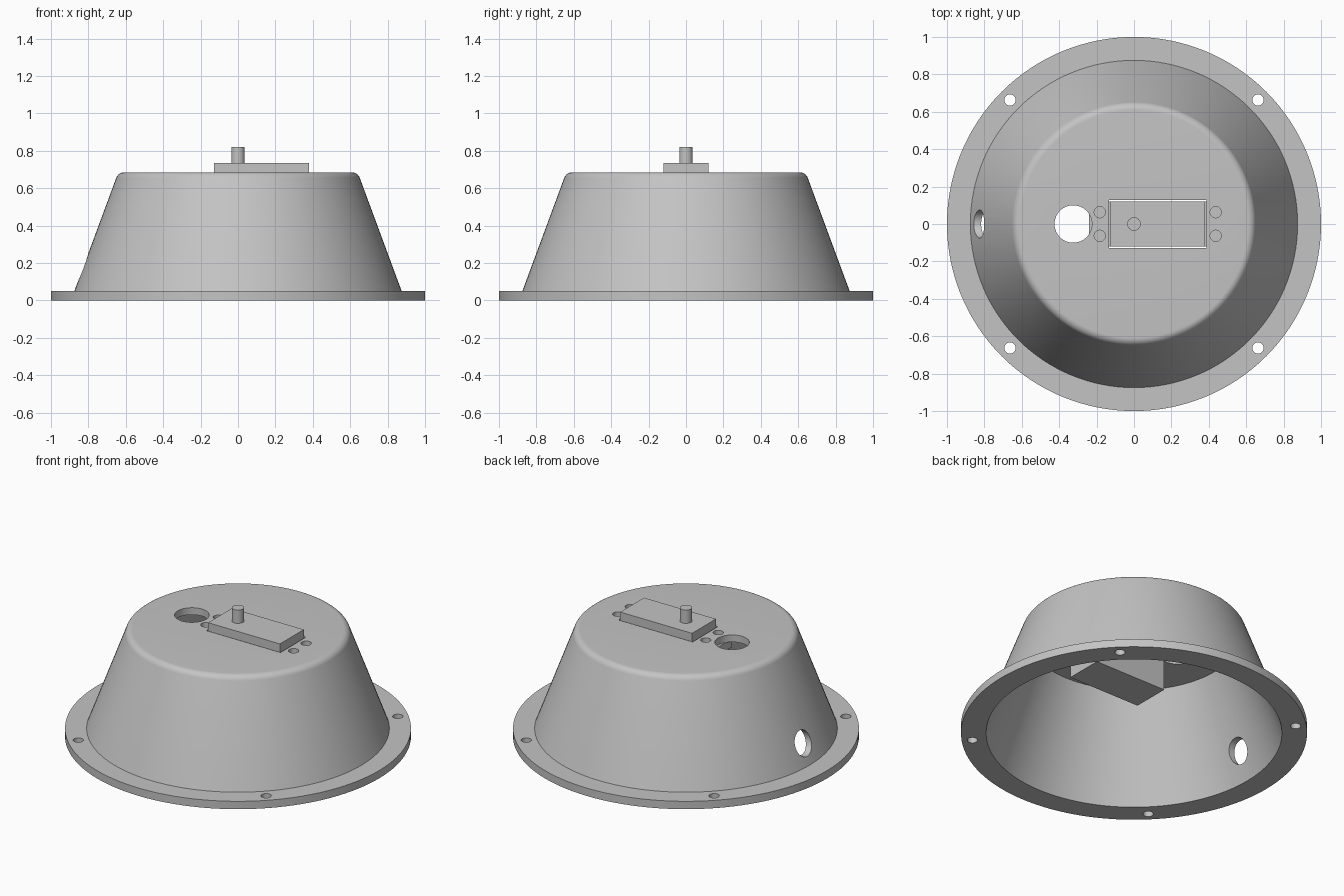
import bpy, bmesh, math
from mathutils import Matrix, Vector

cube = bpy.data.objects.get("Cube")
if cube:
    bpy.data.objects.remove(cube, do_unlink=True)

grey = bpy.data.materials.new("plain_grey")
grey.use_nodes = True
grey.diffuse_color = (0.55, 0.55, 0.55, 1)
grey.node_tree.nodes["Principled BSDF"].inputs["Base Color"].default_value = grey.diffuse_color


def finish(name, bm):
    bmesh.ops.recalc_face_normals(bm, faces=bm.faces)
    mesh = bpy.data.meshes.new(name)
    bm.to_mesh(mesh)
    bm.free()
    mesh.materials.append(grey)
    obj = bpy.data.objects.new(name, mesh)
    bpy.context.collection.objects.link(obj)
    return obj


def add_box(bm, low, high):
    low, high = Vector(low), Vector(high)
    matrix = Matrix.Translation((low + high) / 2) @ Matrix.Diagonal((*(high - low), 1))
    bmesh.ops.create_cube(bm, size=1, matrix=matrix)


def add_cylinder(bm, centre, radius, depth, sides=48, axis="Z"):
    turn = Matrix.Rotation(math.pi / 2, 4, "Y") if axis == "X" else Matrix()
    bmesh.ops.create_cone(bm, cap_ends=True, segments=sides, radius1=radius, radius2=radius,
                          depth=depth, matrix=Matrix.Translation(centre) @ turn)


def smooth(obj, degrees=30):
    bpy.ops.object.select_all(action="DESELECT")
    obj.select_set(True)
    bpy.context.view_layer.objects.active = obj
    bpy.ops.object.shade_smooth_by_angle(angle=math.radians(degrees))


# Hollow tapered housing with a flange, turned from one closed profile
TOP, CEILING, FLANGE = 0.685, 0.64, 0.05
wall_foot, wall_head, fillet = Vector((0.875, FLANGE)), Vector((0.64, TOP)), 0.045
slope = wall_head - wall_foot
lean = math.atan2(-slope.x, slope.y)
turn = math.pi / 2 - lean
centre = Vector((wall_head.x - fillet * math.tan(turn / 2), TOP - fillet))
rim = []
for i in range(9):
    a = lean + turn * i / 8
    rim.append((centre.x + fillet * math.cos(a), centre.y + fillet * math.sin(a)))
profile = [(0.855, 0), (1, 0), (1, FLANGE), tuple(wall_foot), *rim,
           (0, TOP), (0, CEILING), (0.613, CEILING), (0.855, 0)]
bm = bmesh.new()
verts = [bm.verts.new((r, 0, z)) for r, z in profile]
edges = [bm.edges.new(pair) for pair in zip(verts, verts[1:])]
bmesh.ops.spin(bm, geom=verts + edges, cent=(0, 0, 0), axis=(0, 0, 1),
               angle=2 * math.pi, steps=128, use_duplicate=False)
bmesh.ops.remove_doubles(bm, verts=bm.verts, dist=0.0001)
housing = finish("housing", bm)

# Openings: flange bolts, cable port, lid port, motor slot and its screws
bm = bmesh.new()
for sx in (-1, 1):
    for sy in (-1, 1):
        add_cylinder(bm, (sx * 0.663, sy * 0.663, 0.02), 0.03, 0.2, 32)
for x in (-0.183, 0.437):
    for y in (-0.063, 0.063):
        add_cylinder(bm, (x, y, TOP), 0.03, 0.2, 32)
add_cylinder(bm, (-0.325, 0, TOP), 0.1, 0.2, 64)
add_cylinder(bm, (-0.83, 0, 0.175), 0.075, 0.3, 48, "X")
add_box(bm, (-0.135, -0.127, 0.5), (0.388, 0.127, 0.8))
cutter = finish("opening_cutter", bm)
cutter.hide_render = True

cut = housing.modifiers.new("openings", "BOOLEAN")
cut.operation, cut.solver, cut.object = "DIFFERENCE", "EXACT", cutter
bpy.ops.object.select_all(action="DESELECT")
housing.select_set(True)
bpy.context.view_layer.objects.active = housing
bpy.ops.object.modifier_apply(modifier=cut.name)
bpy.data.objects.remove(cutter, do_unlink=True)
smooth(housing)

# Motor body rising through the slot, with mounting tabs under the lid
bm = bmesh.new()
add_box(bm, (-0.127, -0.12, 0.284), (0.38, 0.12, 0.735))
finish("motor_body", bm)
for name, x0, x1 in (("right_mounting_tab", -0.24, -0.127), ("left_mounting_tab", 0.38, 0.493)):
    bm = bmesh.new()
    add_box(bm, (x0, -0.12, 0.585), (x1, 0.12, CEILING - 0.001))
    finish(name, bm)

# Output shaft
bm = bmesh.new()
add_cylinder(bm, (0, 0, 0.77), 0.036, 0.1)
smooth(finish("output_shaft", bm))
